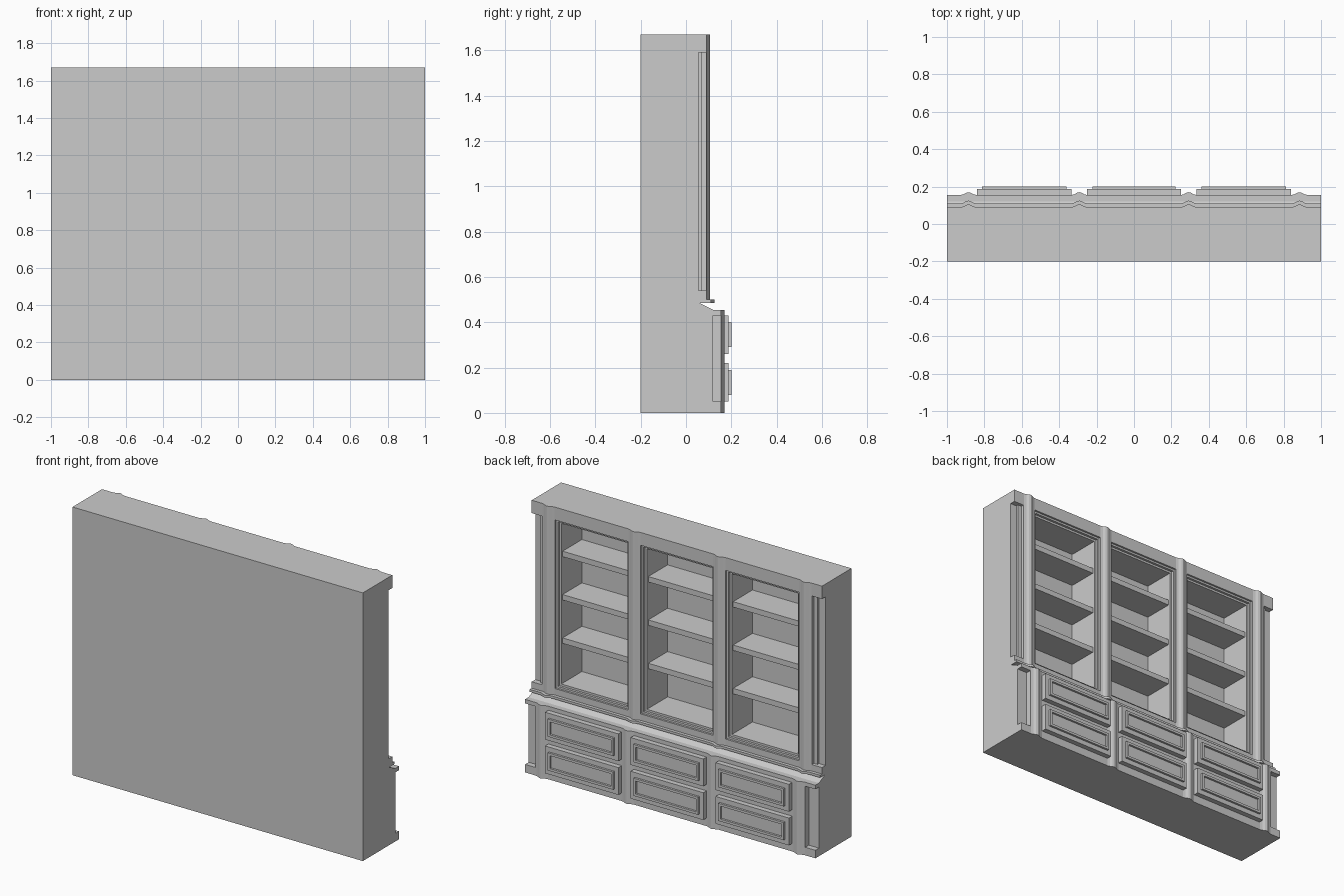
import bpy

if "Cube" in bpy.data.objects:
    bpy.data.objects.remove(bpy.data.objects["Cube"])

BACK = -0.2
PILASTERS = [-0.885, -0.2925, 0.2925, 0.885]
BAYS = [(-0.84, -0.335), (-0.25, 0.25), (0.335, 0.84)]
BUMP = [(-0.042, 0), (-0.026, 0.004), (-0.012, 0.012), (0, 0.015),
        (0.012, 0.012), (0.026, 0.004), (0.042, 0)]


def prism(name, pts, lo, hi, axis='z'):
    """Extrude a 2D outline along z (points x,y) or along x (points y,z)."""
    n = len(pts)
    place = (lambda p, h: (p[0], p[1], h)) if axis == 'z' else (lambda p, h: (h, p[0], p[1]))
    verts = [place(p, lo) for p in pts] + [place(p, hi) for p in pts]
    faces = [tuple(reversed(range(n))), tuple(range(n, 2 * n))]
    faces += [(i, (i + 1) % n, n + (i + 1) % n, n + i) for i in range(n)]
    me = bpy.data.meshes.new(name)
    me.from_pydata(verts, [], faces)
    ob = bpy.data.objects.new(name, me)
    bpy.context.collection.objects.link(ob)
    return ob


def box(name, x0, x1, y0, y1, z0, z1):
    return prism(name, [(x0, y0), (x1, y0), (x1, y1), (x0, y1)], z0, z1)


def slab(name, x0, x1, front, z0, z1):
    """Block whose open-side face swells out at each pilaster."""
    pts = [(x0, BACK), (x1, BACK), (x1, front)]
    for c in reversed(PILASTERS):
        if x0 < c < x1:
            pts += [(c + dx, front + dy) for dx, dy in reversed(BUMP)]
    pts.append((x0, front))
    return prism(name, pts, z0, z1)


def ring(name, x0, x1, y0, y1, z0, z1, w):
    """Rectangular frame of border width w."""
    box(name + "_bottom", x0, x1, y0, y1, z0, z0 + w)
    box(name + "_top", x0, x1, y0, y1, z1 - w, z1)
    box(name + "_left", x0, x0 + w, y0, y1, z0 + w, z1 - w)
    box(name + "_right", x1 - w, x1, y0, y1, z0 + w, z1 - w)


# lower cabinet
slab("plinth", -1, 1, 0.155, 0, 0.05)
slab("cabinet_body", -0.93, 0.93, 0.155, 0.05, 0.43)
slab("cabinet_top_rail", -1, 1, 0.155, 0.43, 0.455)
for s, side in ((-1, "left"), (1, "right")):
    a, b = sorted((s * 0.93, s))
    box("cabinet_end_" + side, a, b, BACK, 0.12, 0.05, 0.43)

# sloped waist and ledge
prism("waist", [(BACK, 0.455), (0.12, 0.455), (0.06, 0.485), (BACK, 0.485)], -1, 1, 'x')
slab("ledge", -1, 1, 0.11, 0.485, 0.5)

# upper case
slab("shelf_case_bottom_rail", -1, 1, 0.09, 0.5, 0.54)
slab("shelf_case_top_rail", -1, 1, 0.09, 1.59, 1.67)
box("back_panel", -0.84, 0.84, BACK, -0.14, 0.54, 1.59)
for i, (a, b) in enumerate([(-0.93, -0.84), (-0.335, -0.25), (0.25, 0.335), (0.84, 0.93)]):
    slab(f"stile_{i}", a, b, 0.09, 0.54, 1.59)
for s, side in ((-1, "left"), (1, "right")):
    a, b = sorted((s * 0.93, s))
    box("case_end_" + side, a, b, BACK, 0.055, 0.54, 1.59)
    a, b = sorted((s * 0.93, s * 0.955))
    box("case_end_strip_" + side, a, b, 0.055, 0.07, 0.54, 1.59)

# bays: stepped frame, shelves and two drawers each
for i, (a, b) in enumerate(BAYS):
    ring(f"bay_frame_{i}", a, b, -0.14, 0.078, 0.54, 1.59, 0.012)
    ring(f"bay_inner_frame_{i}", a + 0.012, b - 0.012, -0.14, 0.063, 0.552, 1.578, 0.013)
    for k in range(3):
        z = 0.83 + 0.27 * k
        box(f"shelf_{i}_{k}", a + 0.025, b - 0.025, -0.14, 0.05, z - 0.017, z + 0.017)
    for k, z in enumerate((0.05, 0.26)):
        box(f"drawer_{i}_{k}", a, b, 0.155, 0.187, z, z + 0.17)
        ring(f"drawer_moulding_{i}_{k}", a + 0.027, b - 0.027, 0.187, 0.2,
             z + 0.03, z + 0.14, 0.015)
